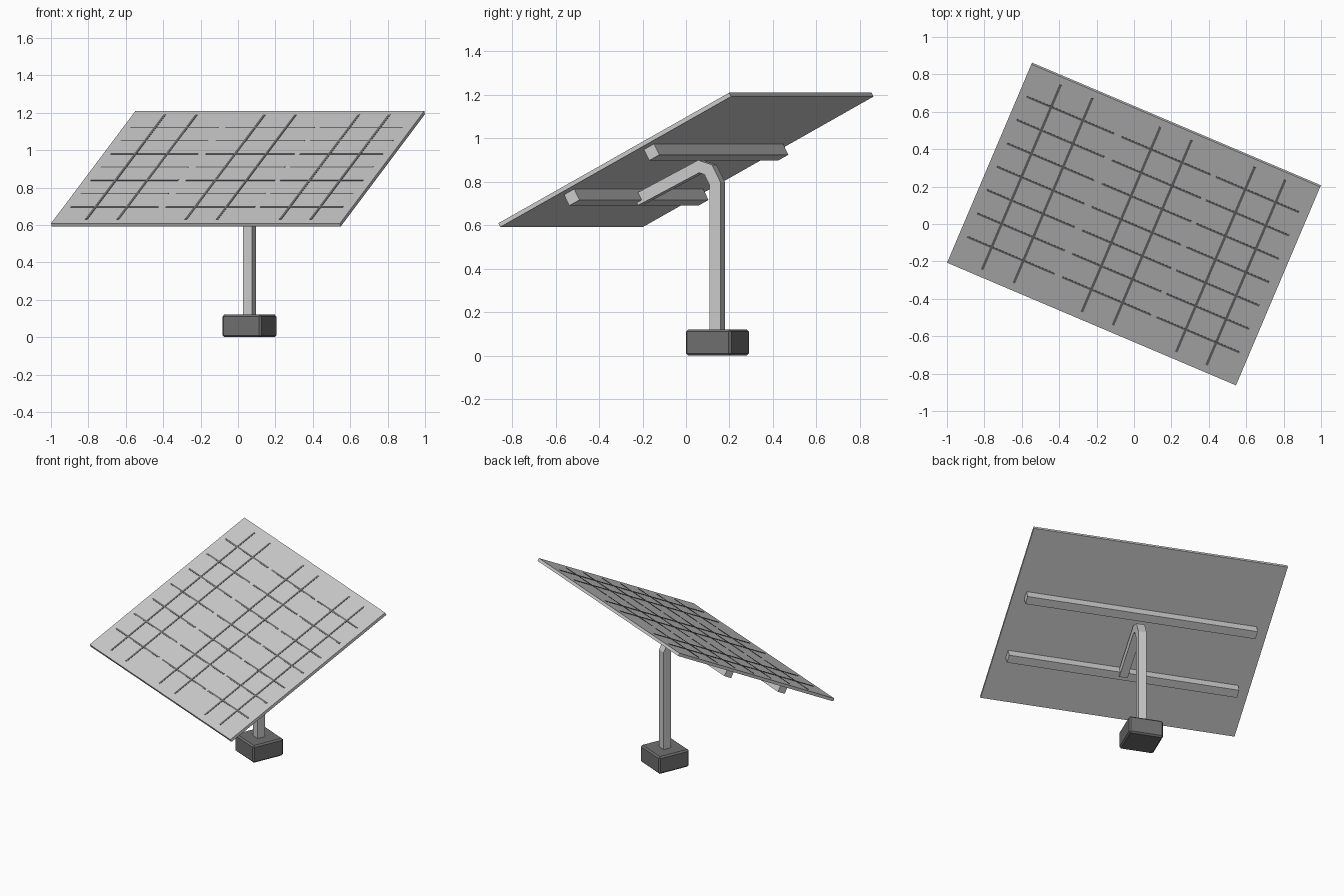
import bpy, bmesh
from math import radians
from mathutils import Matrix, Vector

if "Cube" in bpy.data.objects:
    bpy.data.objects.remove(bpy.data.objects["Cube"])

YAW = Matrix.Rotation(radians(-23), 4, 'Z')
# panel frame: x along the width, y up the slope, z out of the face
TILT = Matrix.Translation((0, 0, 0.9)) @ YAW @ Matrix.Rotation(radians(27.5), 4, 'X')

dark = bpy.data.materials.new("dark_grey")
dark.diffuse_color = (0.16, 0.16, 0.16, 1)
dark.use_nodes = True
dark.node_tree.nodes["Principled BSDF"].inputs["Base Color"].default_value = dark.diffuse_color


def finish(bm, name, matrix, mat=None):
    bmesh.ops.recalc_face_normals(bm, faces=bm.faces)
    me = bpy.data.meshes.new(name)
    bm.to_mesh(me)
    bm.free()
    ob = bpy.data.objects.new(name, me)
    bpy.context.collection.objects.link(ob)
    ob.matrix_world = matrix
    if mat:
        me.materials.append(mat)
    return ob


def add_box(bm, centre, size):
    bmesh.ops.create_cube(bm, size=1, matrix=Matrix.Translation(centre) @ Matrix.Diagonal((*size, 1)))


def box(name, centre, size, matrix, mat=None, bevel=0):
    bm = bmesh.new()
    add_box(bm, centre, size)
    ob = finish(bm, name, matrix, mat)
    if bevel:
        m = ob.modifiers.new("bevel", 'BEVEL')
        m.width, m.segments = bevel, 1
    return ob


def square_tube(name, path, side, matrix):
    """Square bar swept along a (y, z) path with mitred bends."""
    bm = bmesh.new()
    pts = [Vector(p) for p in path]
    dirs = [(b - a).normalized() for a, b in zip(pts, pts[1:])]
    rings = []
    for i, p in enumerate(pts):
        d0, d1 = dirs[max(i - 1, 0)], dirs[min(i, len(dirs) - 1)]
        t = (d0 + d1).normalized()
        off = Vector((-t.y, t.x)) * (side / 2 / t.dot(d0))
        rings.append([bm.verts.new((sx * side / 2, *(p + off * so)))
                      for sx, so in ((-1, -1), (1, -1), (1, 1), (-1, 1))])
    for a, b in zip(rings, rings[1:]):
        for k in range(4):
            bm.faces.new((a[k], a[(k + 1) % 4], b[(k + 1) % 4], b[k]))
    bm.faces.new(rings[0])
    bm.faces.new(rings[-1])
    return finish(bm, name, matrix)


# panel slab
box("solar_panel", (0, 0, 0), (1.678, 1.30, 0.02), TILT)

# cell divider lines: three modules of two long lines and seven short rows
bm = bmesh.new()
modules = [(-0.795, -0.286, (-0.652, -0.468)),
           (-0.243, 0.275, (-0.073, 0.108)),
           (0.305, 0.787, (0.475, 0.652))]
for x0, x1, columns in modules:
    for x in columns:
        add_box(bm, (x, 0, 0.0105), (0.014, 1.21, 0.003))
    for r in range(-3, 4):
        add_box(bm, ((x0 + x1) / 2, r * 0.153, 0.010), (x1 - x0, 0.011, 0.003))
finish(bm, "cell_lines", TILT, dark)

# two rails under the panel
for name, y in (("upper_rail", 0.15), ("lower_rail", -0.30)):
    box(name, (0, y, -0.038), (1.52, 0.057, 0.057), TILT)

# bent post reaching forward to the lower rail
square_tube("bent_post",
            [(0.157, 0.10), (0.157, 0.79), (0.122, 0.855), (0.075, 0.87), (-0.24, 0.715)],
            0.054, YAW)

# footing block
box("base_block", (0, 0.157, 0.06), (0.226, 0.226, 0.12), YAW, dark, 0.01)
